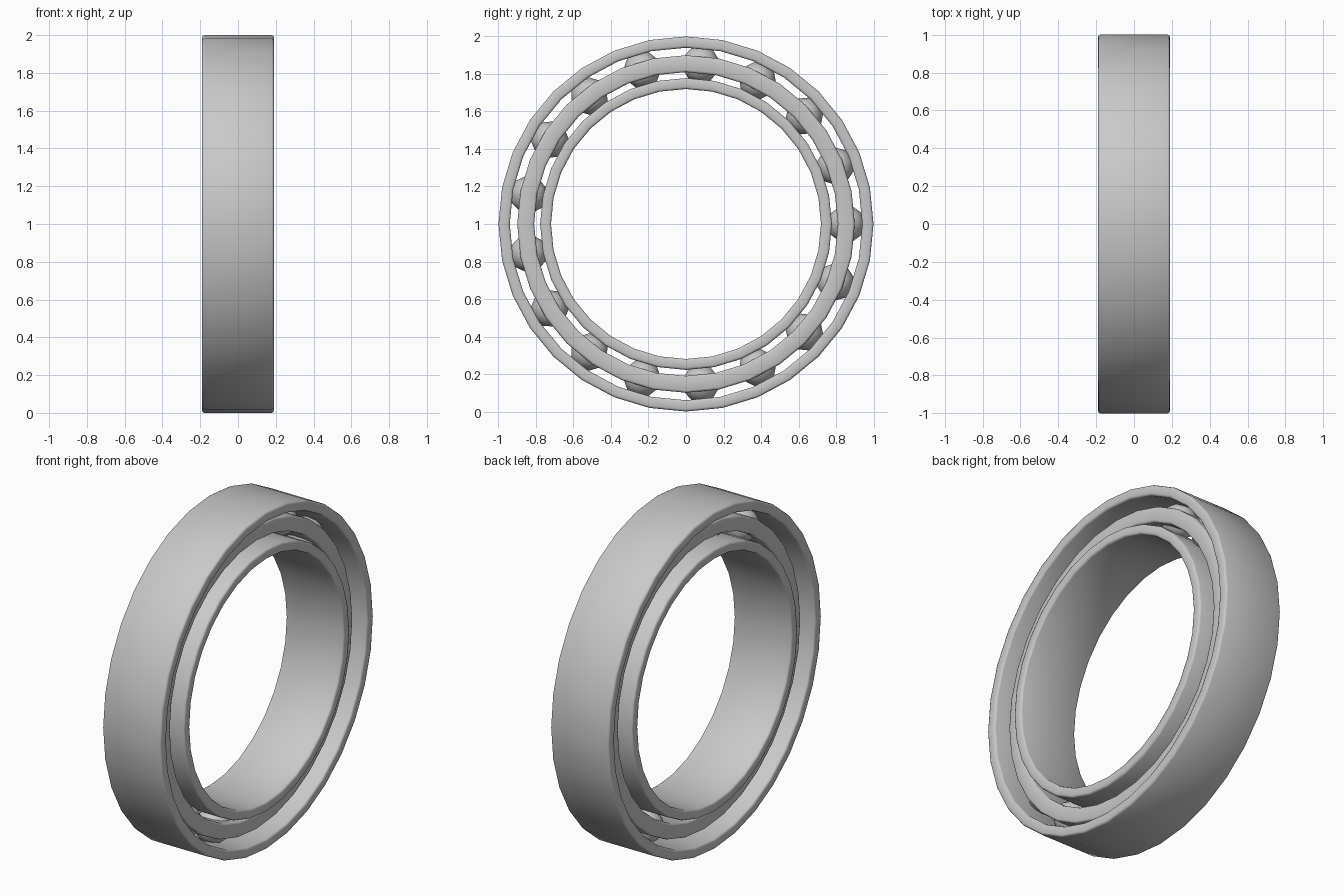
import bpy
import bmesh
from math import cos, sin, tau, pi, radians
from mathutils import Matrix, Vector

cube = bpy.data.objects.get("Cube")
if cube:
    bpy.data.objects.remove(cube, do_unlink=True)

SIDES = 32
BALLS = 17
CENTRE = Vector((0, 0, 1))

# One plain steel colour
steel = bpy.data.materials.new("steel grey")
steel.use_nodes = True
steel.diffuse_color = (0.58, 0.58, 0.58, 1)
steel.node_tree.nodes["Principled BSDF"].inputs["Base Color"].default_value = steel.diffuse_color


def finish(name, bm, angle):
    """Turn a bmesh into a smooth-shaded steel object."""
    bmesh.ops.recalc_face_normals(bm, faces=bm.faces)
    mesh = bpy.data.meshes.new(name)
    bm.to_mesh(mesh)
    bm.free()
    mesh.materials.append(steel)
    obj = bpy.data.objects.new(name, mesh)
    obj.location = CENTRE
    bpy.context.collection.objects.link(obj)
    bpy.ops.object.select_all(action="DESELECT")
    obj.select_set(True)
    bpy.context.view_layer.objects.active = obj
    bpy.ops.object.shade_smooth_by_angle(angle=radians(angle))
    return obj


def rounded_profile(inner, outer, half_width, corner):
    """Rectangle with rounded corners as (x, radius) points."""
    points = []
    mid, half = (inner + outer) / 2, (outer - inner) / 2
    for i, (sx, sr) in enumerate([(1, 1), (-1, 1), (-1, -1), (1, -1)]):
        for step in range(3):
            a = (i + step / 2) * pi / 2
            points.append((sx * (half_width - corner) + corner * cos(a),
                           mid + sr * (half - corner) + corner * sin(a)))
    return points


def ring(name, inner, outer, half_width, corner):
    """Sweep the rounded profile around the x axis."""
    bm = bmesh.new()
    profile = rounded_profile(inner, outer, half_width, corner)
    loops = []
    for i in range(SIDES):
        a = tau * i / SIDES
        loops.append([bm.verts.new((x, r * sin(a), r * cos(a))) for x, r in profile])
    n = len(profile)
    for i in range(SIDES):
        here, there = loops[i], loops[(i + 1) % SIDES]
        for j in range(n):
            k = (j + 1) % n
            bm.faces.new((here[j], here[k], there[k], there[j]))
    return finish(name, bm, 50)


# Races and the recessed cage between them
ring("outer_race", 0.94, 1.0, 0.19, 0.012)
ring("inner_race", 0.72, 0.778, 0.19, 0.012)
ring("ball_cage", 0.81, 0.90, 0.125, 0.012)

# Balls evenly spaced through the cage
bm = bmesh.new()
for i in range(BALLS):
    place = (Matrix.Rotation(tau * i / BALLS, 4, "X")
             @ Matrix.Translation((0, 0.855, 0))
             @ Matrix.Rotation(pi / 2, 4, "Y"))
    bmesh.ops.create_uvsphere(bm, u_segments=10, v_segments=8, radius=0.1, matrix=place)
finish("balls", bm, 60)
